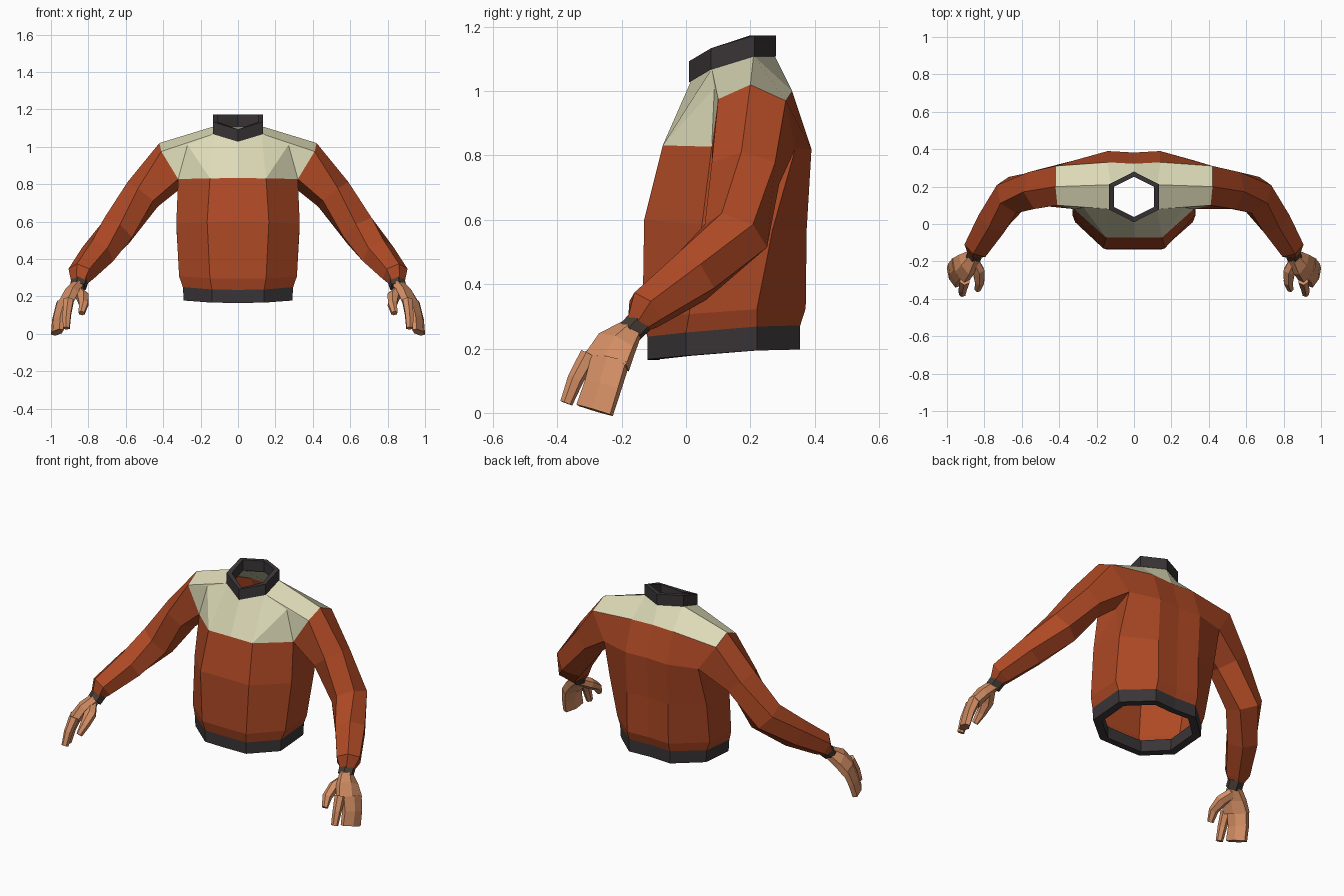
import bpy, bmesh, math
from mathutils import Vector

if "Cube" in bpy.data.objects:
    bpy.data.objects.remove(bpy.data.objects["Cube"])


def material(name, rgb):
    m = bpy.data.materials.new(name)
    m.diffuse_color = (*rgb, 1)
    m.use_nodes = True
    m.node_tree.nodes["Principled BSDF"].inputs["Base Color"].default_value = m.diffuse_color
    return m


RUST = material("rust knit", (0.42, 0.066, 0.018))
CREAM = material("cream yoke", (0.72, 0.70, 0.47))
CHARCOAL = material("charcoal trim", (0.042, 0.035, 0.037))
CUFF = material("brown cuff", (0.062, 0.044, 0.034))
SKIN = material("skin", (0.66, 0.275, 0.13))


def build(name, verts, faces, mats, indices=None):
    """Make the +x half, mirror it across x = 0 and weld the seam."""
    bm = bmesh.new()
    for side in (1, -1):
        vs = [bm.verts.new((v[0] * side, v[1], v[2])) for v in verts]
        for i, f in enumerate(faces):
            face = bm.faces.new([vs[k] for k in (f if side > 0 else f[::-1])])
            face.material_index = indices[i] if indices else 0
    bmesh.ops.remove_doubles(bm, verts=bm.verts, dist=0.0005)
    bmesh.ops.recalc_face_normals(bm, faces=bm.faces)
    me = bpy.data.meshes.new(name)
    bm.to_mesh(me)
    bm.free()
    for m in mats:
        me.materials.append(m)
    ob = bpy.data.objects.new(name, me)
    bpy.context.collection.objects.link(ob)
    return ob


def strips(rings, closed):
    """Quads between successive rings of equal length."""
    n = len(rings[0])
    return [(r * n + i, r * n + (i + 1) % n, (r + 1) * n + (i + 1) % n, (r + 1) * n + i)
            for r in range(len(rings) - 1) for i in range(n if closed else n - 1)]


def tube_rings(path, across=None, sides=6):
    """Rings along (centre, half width, half thickness)."""
    pts = [Vector(p[0]) for p in path]
    rings = []
    for i, (c, w, h) in enumerate(path):
        t = (pts[min(i + 1, len(pts) - 1)] - pts[max(i - 1, 0)]).normalized()
        v = Vector(across[i]) if across else Vector((0, 0, 1)).cross(t)
        v = (v - t * v.dot(t)).normalized()
        u = t.cross(v)
        if u.z < 0 and not across:
            u = -u
        a0 = math.pi / 2
        rings.append([pts[i] + v * w * math.cos(a0 - k * math.tau / sides)
                      + u * h * math.sin(a0 - k * math.tau / sides) for k in range(sides)])
    return rings


def loft(name, rings, mat, cap=False):
    verts = [v for r in rings for v in r]
    faces = strips(rings, True)
    if cap:
        n = len(rings[0])
        faces += [tuple(range(n))[::-1], tuple(range(len(verts) - n, len(verts)))]
    return build(name, verts, faces, [mat])


# Half torso ring: front centre, front, side front, side back, back, back centre
def body_ring(fx, fy, sx, s1y, s2y, by, zf, zb):
    xy = [(0, fy), (fx, fy), (sx, s1y), (sx, s2y), (0.14, by), (0, by - 0.008)]
    zs = (0, 0.05, 0.4, 0.9, 1, 1)
    return [(x, y, zf + (zb - zf) * k) for (x, y), k in zip(xy, zs)]


hem_low = body_ring(0.14, -0.12, 0.29, 0.0, 0.22, 0.355, 0.165, 0.197)
hem_top = body_ring(0.14, -0.12, 0.295, 0.0, 0.22, 0.355, 0.235, 0.272)
body = [hem_top,
        body_ring(0.15, -0.135, 0.315, 0.01, 0.22, 0.372, 0.295, 0.325),
        body_ring(0.165, -0.13, 0.33, 0.05, 0.27, 0.375, 0.60, 0.57),
        body_ring(0.15, -0.072, 0.32, 0.08, 0.34, 0.39, 0.832, 0.82)]

# Neckline, shoulder and upper back points
N = [(0, 0.015, 1.03), (0.125, 0.08, 1.07), (0.125, 0.21, 1.11), (0, 0.275, 1.11)]
armpit = (0.31, 0.21, 0.775)
front_top, top, back_top = (0.41, 0.10, 0.975), (0.42, 0.2, 1.02), (0.42, 0.31, 0.97)
dimple, back_yoke, back_mid = (0.27, 0.088, 1.01), (0.14, 0.33, 1.0), (0, 0.322, 1.0)

# Torso with cream yoke
verts = [v for r in body for v in r]
faces = strips(body, False)
FC, F1, S1, S2, B1, BC = range(18, 24)
AP, FT, TP, BT, DI, BY, BM, N0, N1, N2, N3 = range(24, 35)
verts += [armpit, front_top, top, back_top, dimple, back_yoke, back_mid] + N
faces = [f for f in faces if not (S1 in f and S2 in f)]
rust = [(S1 - 6, S2 - 6, AP), (S1 - 6, AP, S1), (S2 - 6, S2, AP),
        (BC, B1, BY, BM), (B1, S2, BT, BY)]
cream = [(FC, F1, N1, N0), (F1, S1, DI), (S1, FT, DI), (F1, DI, N1), (DI, FT, N1),
         (N1, FT, TP, N2), (N2, TP, BT, BY), (N3, N2, BY, BM)]
faces += rust
build("sweater_body", verts, faces + cream, [RUST, CREAM],
      [0] * len(faces) + [1] * len(cream))


# Trim bands: outer wall, rim and inner wall
def band(name, outer_a, outer_b, shrink, cy):
    def inner(r):
        return [(x * shrink, cy + (y - cy) * shrink, z) for x, y, z in r]
    rings = [outer_a, outer_b, inner(outer_b), inner(outer_a)]
    build(name, [v for r in rings for v in r], strips(rings, False), [CHARCOAL])


band("waist_hem", hem_top, hem_low, 0.84, 0.12)
collar_low = [(x * 1.06, 0.145 + (y - 0.145) * 1.04, z - 0.003) for x, y, z in N]
band("collar", collar_low, [(x, y, z + 0.066) for x, y, z in collar_low], 0.8, 0.145)

# Sleeves
arm_path = [((0.37, 0.2, 0.9), 0.12, 0.12),
            ((0.51, 0.185, 0.745), 0.115, 0.105),
            ((0.65, 0.155, 0.55), 0.105, 0.105),
            ((0.75, 0.02, 0.425), 0.095, 0.09),
            ((0.84, -0.125, 0.32), 0.075, 0.068),
            ((0.85, -0.148, 0.277), 0.046, 0.04)]
arm = tube_rings(arm_path)
arm[0] = [top, back_top, body[3][3], armpit, body[3][2], front_top]
loft("sleeves", arm, RUST)

# Cuffs
loft("cuffs", tube_rings([((0.845, -0.14, 0.287), 0.048, 0.042),
                          ((0.856, -0.176, 0.25), 0.046, 0.04)]), CUFF, True)

# Hands: palm with joined fingers, separate index finger, thumb
lean = (0.35, 0.93, -0.05)
palm = [((0.855, -0.17, 0.258), 0.04, 0.034), ((0.895, -0.215, 0.215), 0.072, 0.038),
        ((0.93, -0.247, 0.155), 0.086, 0.036)]
loft("palms", tube_rings(palm, [(0.5, 0.7, -0.5), (0.4, 0.85, -0.3), lean]), SKIN, True)
fingers = [((0.935, -0.235, 0.165), 0.068, 0.034), ((0.958, -0.258, 0.085), 0.066, 0.03),
           ((0.966, -0.284, 0.008), 0.068, 0.026)]
loft("joined_fingers", tube_rings(fingers, [lean] * 3), SKIN, True)
index = [((0.905, -0.30, 0.18), 0.03, 0.03), ((0.915, -0.343, 0.105), 0.026, 0.025),
         ((0.918, -0.372, 0.03), 0.02, 0.02)]
loft("index_fingers", tube_rings(index, [lean] * 3), SKIN, True)
thumb = [((0.865, -0.19, 0.235), 0.034, 0.03), ((0.832, -0.25, 0.2), 0.036, 0.032),
         ((0.825, -0.31, 0.16), 0.028, 0.026), ((0.836, -0.35, 0.11), 0.018, 0.018)]
loft("thumbs", tube_rings(thumb), SKIN, True)
